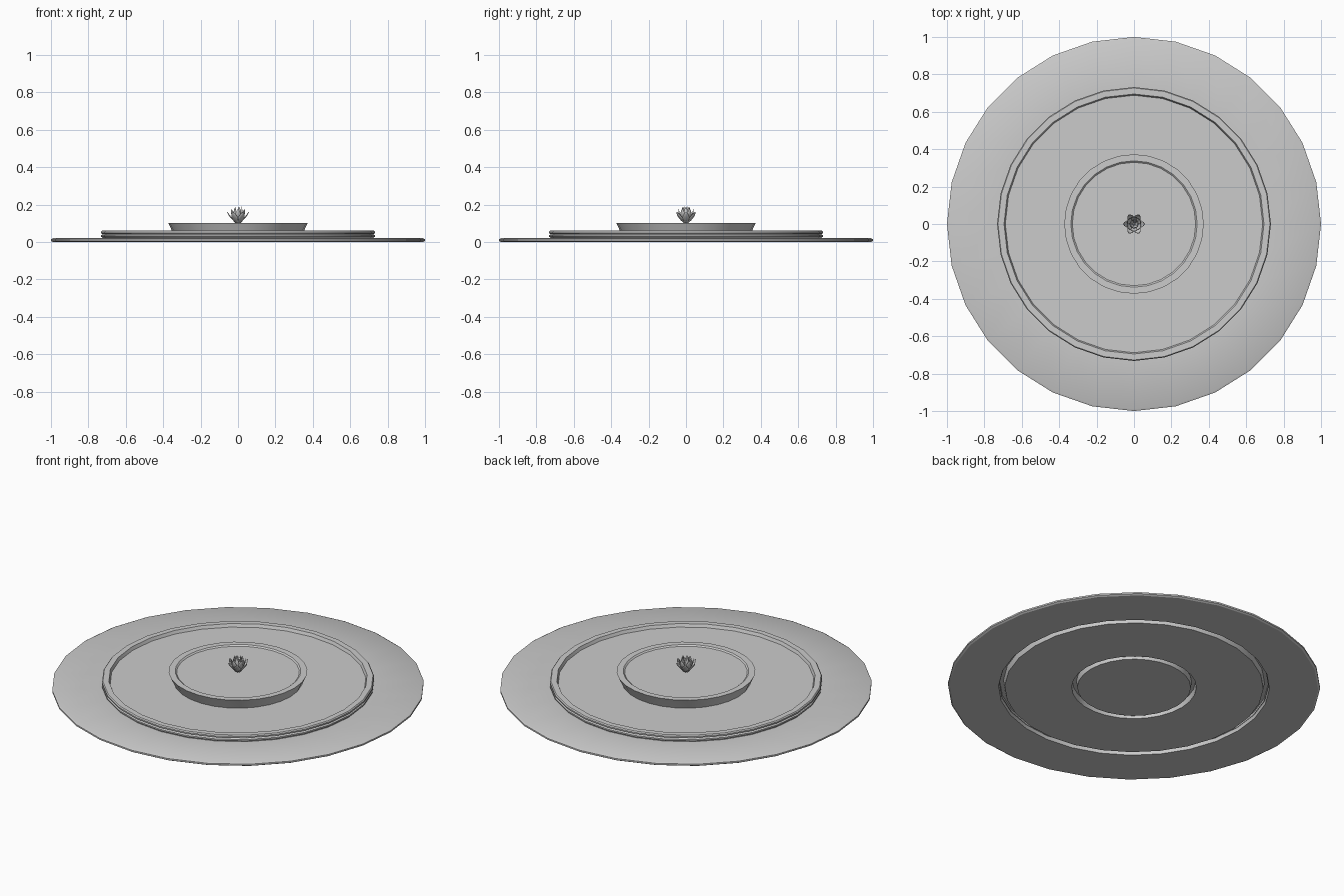
import bpy, bmesh, math
from mathutils import Vector, Matrix

cube = bpy.data.objects.get("Cube")
if cube:
    bpy.data.objects.remove(cube, do_unlink=True)

SIDES = 28

# Single grey finish
grey = bpy.data.materials.new("plain_grey")
grey.use_nodes = True
tone = (0.6, 0.6, 0.6, 1)
grey.diffuse_color = tone
grey.node_tree.nodes["Principled BSDF"].inputs["Base Color"].default_value = tone


def finish(name, bm, angle=30):
    bmesh.ops.recalc_face_normals(bm, faces=bm.faces)
    mesh = bpy.data.meshes.new(name)
    bm.to_mesh(mesh)
    bm.free()
    mesh.materials.append(grey)
    obj = bpy.data.objects.new(name, mesh)
    bpy.context.collection.objects.link(obj)
    bpy.ops.object.select_all(action='DESELECT')
    obj.select_set(True)
    bpy.context.view_layer.objects.active = obj
    bpy.ops.object.shade_smooth_by_angle(angle=math.radians(angle))
    return obj


def lathe(name, profile):
    """Revolve a radius/height profile; a zero radius closes the pole."""
    bm = bmesh.new()
    rings = []
    for r, z in profile:
        if r == 0:
            rings.append([bm.verts.new((0, 0, z))])
        else:
            rings.append([bm.verts.new((r * math.cos(math.tau * i / SIDES),
                                        r * math.sin(math.tau * i / SIDES), z))
                          for i in range(SIDES)])
    for a, b in zip(rings, rings[1:]):
        for i in range(SIDES):
            j = (i + 1) % SIDES
            corners = [a[i % len(a)], a[j % len(a)], b[j % len(b)], b[i % len(b)]]
            bm.faces.new(list(dict.fromkeys(corners)))
    return finish(name, bm)


# Stepped basin: top surface inwards, then the grooved underside outwards
lathe("stepped_basin", [
    (0, 0.095), (0.33, 0.095), (0.338, 0.102), (0.373, 0.102), (0.37, 0.096),
    (0.345, 0.042), (0.688, 0.042), (0.695, 0.06), (0.727, 0.06),
    (0.732, 0.054), (0.732, 0.046), (0.722, 0.042), (0.732, 0.036),
    (0.732, 0.028), (0.722, 0.02), (0.99, 0.02), (1, 0.015), (1, 0.006),
    (0.99, 0), (0.728, 0), (0.722, 0.035), (0.702, 0.035), (0.695, 0),
    (0.335, 0), (0.33, 0.035), (0.31, 0.035), (0.305, 0), (0, 0)])


def add_petal(bm, turn, height, reach, width, curl):
    """Cupped pointed petal rising from the flower base."""
    rows, cols = 7, 4
    grid = []
    for i in range(rows + 1):
        t = i / rows
        out = 0.006 + reach * math.sin(t * math.pi * 0.55) + curl * t ** 3
        half = width * math.sin(math.pi * (0.12 + 0.88 * t)) ** 0.8 if i < rows else 0
        line = []
        for j in range(cols + 1):
            s = 2 * j / cols - 1
            p = Vector((out - 0.3 * half * s * s, half * s, height * t))
            line.append(bm.verts.new(Matrix.Rotation(turn, 3, 'Z') @ p))
        grid.append(line)
    for a, b in zip(grid, grid[1:]):
        for j in range(cols):
            bm.faces.new((a[j], a[j + 1], b[j + 1], b[j]))


# Lily: rings of petals, each ring tighter and taller than the last
layers = [("outer_petals", 6, 0.064, 0.043, 0.020, 0.010),
          ("middle_petals", 6, 0.080, 0.035, 0.018, 0.000),
          ("inner_petals", 5, 0.092, 0.024, 0.014, -0.012)]
for k, (name, count, height, reach, width, curl) in enumerate(layers):
    bm = bmesh.new()
    for i in range(count):
        add_petal(bm, math.tau * (i + 0.5 * k) / count, height, reach, width, curl)
    bmesh.ops.remove_doubles(bm, verts=bm.verts, dist=0.0001)
    petals = finish(name, bm, 50)
    petals.location.z = 0.097
    shell = petals.modifiers.new("thickness", 'SOLIDIFY')
    shell.thickness = 0.002
